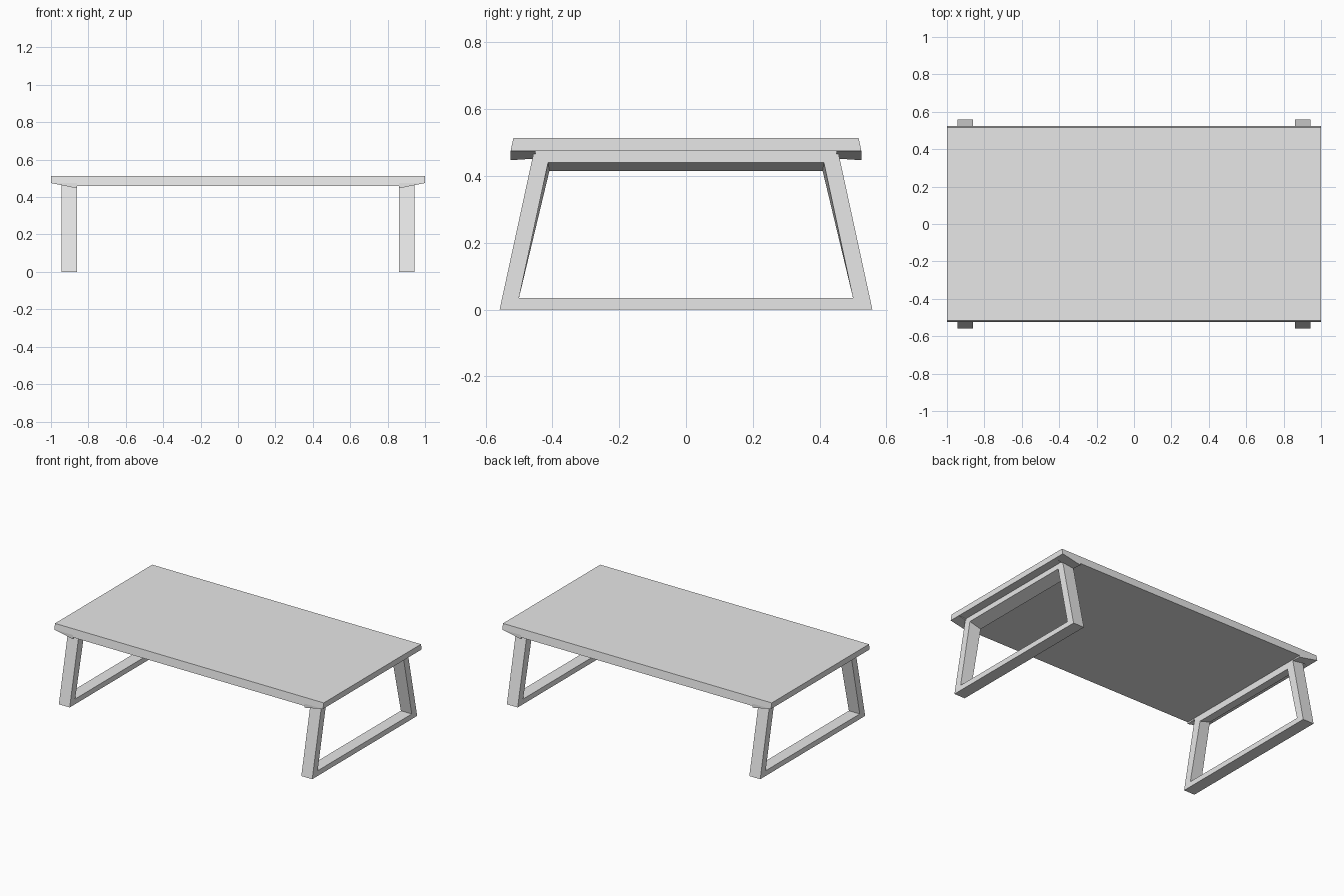
import bpy, bmesh

cube = bpy.data.objects.get("Cube")
if cube:
    bpy.data.objects.remove(cube, do_unlink=True)

grey = bpy.data.materials.new("light_grey")
grey.use_nodes = True
grey.diffuse_color = (0.8, 0.8, 0.8, 1)
grey.node_tree.nodes["Principled BSDF"].inputs["Base Color"].default_value = (0.8, 0.8, 0.8, 1)


def loft(name, loops, closed=False):
    """Skin a series of equal-length point loops; cap the ends unless closed."""
    bm = bmesh.new()
    rings = [[bm.verts.new(p) for p in loop] for loop in loops]
    n = len(rings[0])
    pairs = list(zip(rings, rings[1:]))
    if closed:
        pairs.append((rings[-1], rings[0]))
    else:
        bm.faces.new(rings[0])
        bm.faces.new(rings[-1])
    for a, b in pairs:
        for i in range(n):
            j = (i + 1) % n
            bm.faces.new((a[i], a[j], b[j], b[i]))
    bmesh.ops.recalc_face_normals(bm, faces=bm.faces)
    mesh = bpy.data.meshes.new(name)
    bm.to_mesh(mesh)
    bm.free()
    mesh.materials.append(grey)
    obj = bpy.data.objects.new(name, mesh)
    bpy.context.collection.objects.link(obj)
    return obj


TOP, EDGE, UNDER = 0.513, 0.475, 0.459      # table heights
X_IN, X_OUT = 0.862, 0.943                  # leg frame thickness range


# Tabletop: thin ends, thicker middle, long edges leaning in towards the top
profile = [(-1, TOP), (-1, EDGE), (-X_IN, EDGE), (-X_IN, UNDER),
           (X_IN, UNDER), (X_IN, EDGE), (1, EDGE), (1, TOP)]


def edge_y(z):
    return 0.517 if z == TOP else 0.525


loft("tabletop", [[(x, s * edge_y(z), z) for x, z in profile] for s in (-1, 1)])


def trapezoid(x, y0, z0, y1, z1):
    return [(x, -y0, z0), (x, y0, z0), (x, y1, z1), (x, -y1, z1)]


for sx, side in ((1, "left"), (-1, "right")):
    # Trapezoid leg frame whose top bar deepens towards the inside
    loft(side + "_leg_frame", [
        trapezoid(sx * X_OUT, 0.558, 0, 0.455, EDGE),
        trapezoid(sx * X_OUT, 0.50, 0.035, 0.413, 0.44),
        trapezoid(sx * X_IN, 0.50, 0.035, 0.409, 0.415),
        trapezoid(sx * X_IN, 0.558, 0, 0.455, EDGE),
    ], closed=True)

    # Sloping wedges under the four corners
    for sy, end in ((-1, "front"), (1, "back")):
        loft(f"{end}_{side}_corner_wedge", [
            [(sx, sy * y, EDGE), (sx * X_IN, sy * y, EDGE), (sx * X_IN, sy * y, z)]
            for y, z in ((0.525, 0.447), (0.45, 0.452))])
